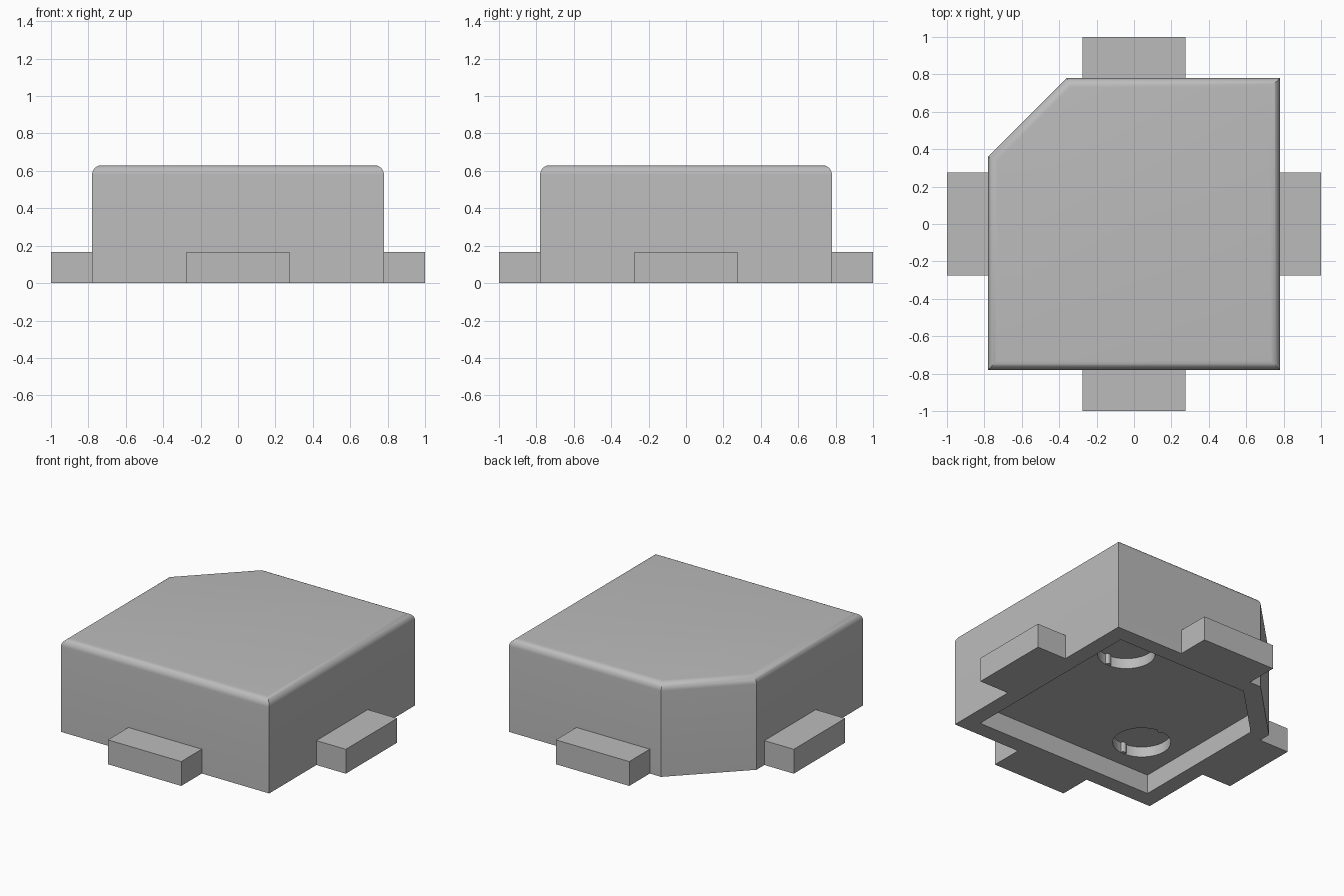
import bpy, bmesh, math

cube = bpy.data.objects.get("Cube")
if cube:
    bpy.data.objects.remove(cube, do_unlink=True)

HALF, TOP, CUT = 0.78, 0.63, 0.42      # body half width, height, corner cut
INNER, DEPTH = 0.67, 0.13              # underside recess
HOLE_R, HOLE_DEPTH = 0.178, 0.07       # round pockets

grey = bpy.data.materials.new("light_grey")
grey.use_nodes = True
grey.diffuse_color = (0.5, 0.5, 0.5, 1)
grey.node_tree.nodes["Principled BSDF"].inputs["Base Color"].default_value = (0.5, 0.5, 0.5, 1)


def add_object(name, bm):
    bmesh.ops.recalc_face_normals(bm, faces=bm.faces)
    mesh = bpy.data.meshes.new(name)
    bm.to_mesh(mesh)
    bm.free()
    mesh.materials.append(grey)
    obj = bpy.data.objects.new(name, mesh)
    bpy.context.collection.objects.link(obj)
    return obj


def prism(name, points, z0, z1, round_top=0):
    bm = bmesh.new()
    base = bm.faces.new([bm.verts.new((x, y, z0)) for x, y in points])
    top = bmesh.ops.extrude_face_region(bm, geom=[base], use_keep_orig=True)["geom"]
    verts = [v for v in top if isinstance(v, bmesh.types.BMVert)]
    bmesh.ops.translate(bm, verts=verts, vec=(0, 0, z1 - z0))
    if round_top:
        rim = [e for e in bm.edges if all(abs(v.co.z - z1) < 1e-5 for v in e.verts)]
        bmesh.ops.recalc_face_normals(bm, faces=bm.faces)
        bmesh.ops.bevel(bm, geom=rim, offset=round_top, segments=8, profile=0.5,
                        affect='EDGES')
    return add_object(name, bm)


def cut_square(h, cut):
    return [(-h, -h), (h, -h), (h, h), (cut - h, h), (-h, h - cut)]


def circle(cx, cy, r, n):
    return [(cx + r * math.cos(math.tau * i / n), cy + r * math.sin(math.tau * i / n))
            for i in range(n)]


def carve(target, cutter):
    mod = target.modifiers.new("carve", 'BOOLEAN')
    mod.operation = 'DIFFERENCE'
    mod.solver = 'EXACT'
    mod.object = cutter
    bpy.context.view_layer.objects.active = target
    bpy.ops.object.modifier_apply(modifier=mod.name)
    bpy.data.objects.remove(cutter, do_unlink=True)


# Body with one cut corner and a rounded top rim
body = prism("body", cut_square(HALF, CUT), 0, TOP, round_top=0.05)

# Underside recess, then two round pockets in its ceiling
carve(body, prism("recess_cutter", cut_square(INNER, 0.355), -0.1, DEPTH))
for i, s in enumerate((-1, 1)):
    c = s * 0.385
    carve(body, prism("pocket_cutter", circle(c, c, HOLE_R, 48), 0.05, DEPTH + HOLE_DEPTH))
    # Small grip ribs on the pocket walls
    for j, side in enumerate((-1, 1)):
        prism(f"pocket_rib_{i}_{j}", circle(c, c + side * HOLE_R, 0.02, 12),
              DEPTH + 0.002, DEPTH + HOLE_DEPTH + 0.01)

# Four side tabs
for name, dx, dy in (("left", 1, 0), ("right", -1, 0), ("back", 0, 1), ("front", 0, -1)):
    corners = [(HALF, -0.275), (1, -0.275), (1, 0.275), (HALF, 0.275)]
    prism(name + "_tab", [(dx * u - dy * v, dy * u + dx * v) for u, v in corners], 0, 0.165)

# Smooth shading with sharp corners kept
bpy.ops.object.select_all(action='DESELECT')
body.select_set(True)
bpy.context.view_layer.objects.active = body
bpy.ops.object.shade_smooth_by_angle(angle=math.radians(30))
